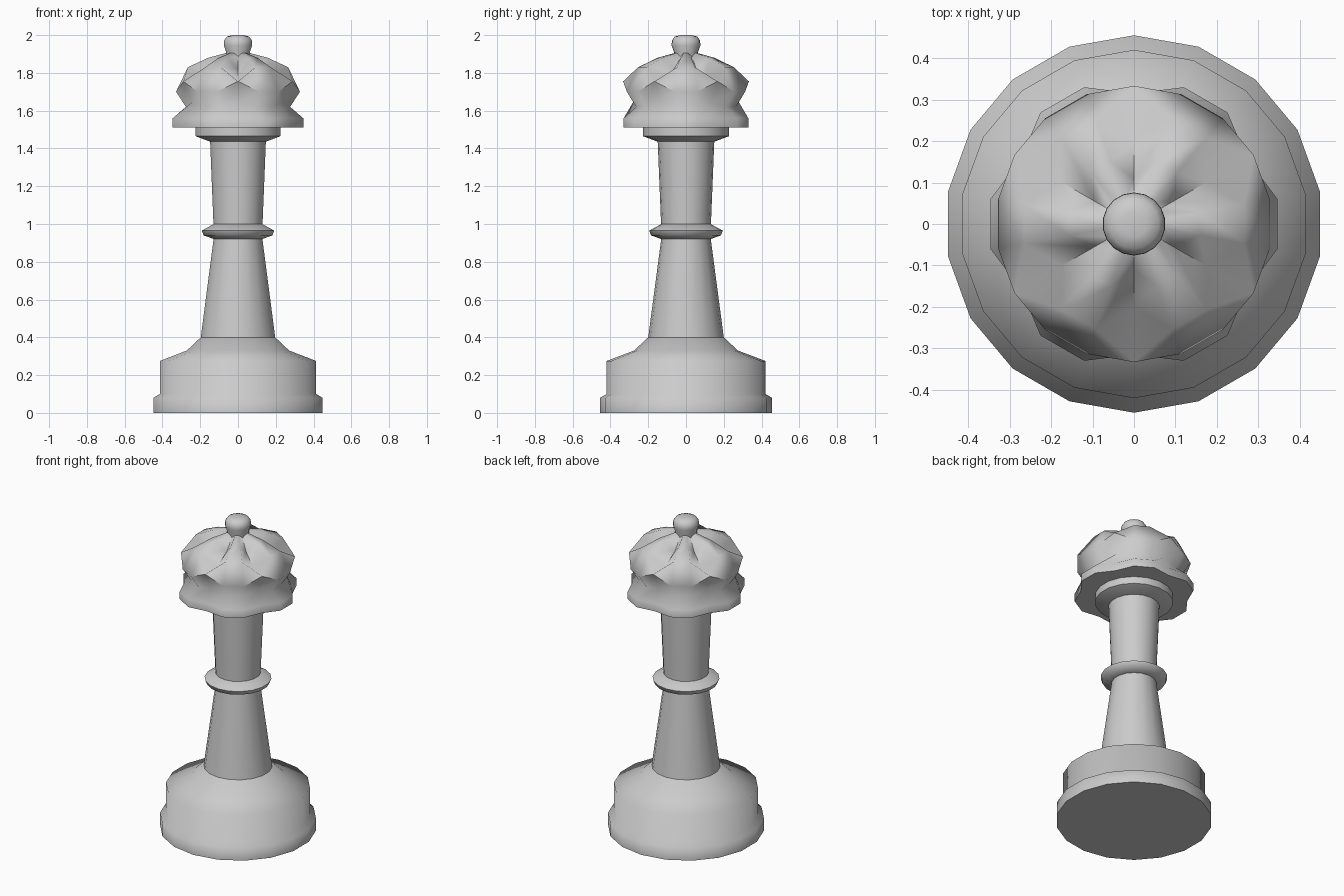
import bpy, bmesh
from math import cos, sin, radians

SIDES = 18

cube = bpy.data.objects.get("Cube")
if cube:
    bpy.data.objects.remove(cube, do_unlink=True)

grey = bpy.data.materials.new("plain_grey")
grey.use_nodes = True
COLOUR = (0.6, 0.6, 0.6, 1)
grey.diffuse_color = COLOUR
grey.node_tree.nodes["Principled BSDF"].inputs["Base Color"].default_value = COLOUR


def turned(name, profile, folds=None, angle=45):
    """Spin a profile of (radius, height); every third column may use the folds profile."""
    bm = bmesh.new()
    rings = []
    for level, point in enumerate(profile):
        ring = []
        for i in range(SIDES):
            r, z = folds[level] if folds and i % 3 == 0 else point
            a = radians(90) + radians(360) * i / SIDES
            ring.append(bm.verts.new((r * cos(a), r * sin(a), z)))
        rings.append(ring)
    for low, high in zip(rings, rings[1:]):
        for i in range(SIDES):
            j = (i + 1) % SIDES
            bm.faces.new((low[i], low[j], high[j], high[i]))
    bm.faces.new(rings[0][::-1])
    bm.faces.new(rings[-1])
    mesh = bpy.data.meshes.new(name)
    bm.to_mesh(mesh)
    bm.free()
    mesh.materials.append(grey)
    obj = bpy.data.objects.new(name, mesh)
    bpy.context.collection.objects.link(obj)
    bpy.ops.object.select_all(action="DESELECT")
    obj.select_set(True)
    bpy.context.view_layer.objects.active = obj
    bpy.ops.object.shade_smooth_by_angle(angle=radians(angle))
    return obj


# Foot, drum and shoulder
turned("pedestal", [(0.455, 0), (0.455, 0.08), (0.42, 0.1), (0.42, 0.275),
                    (0.275, 0.33), (0.2, 0.4)], angle=75)

# Tapered stem
turned("lower_stem", [(0.2, 0.4), (0.13, 0.93)])
turned("upper_stem", [(0.132, 1.0), (0.15, 1.44)])

# Ring around the middle of the stem
turned("stem_ring", [(0.13, 0.92), (0.185, 0.94), (0.195, 0.965), (0.13, 1.0)], angle=75)

# Collar under the crown
turned("collar", [(0.148, 1.435), (0.228, 1.465), (0.228, 1.51)])

# Fluted crown: rim, waist, bulge and folded top
turned("crown",
       [(0.351, 1.51), (0.351, 1.56), (0.28, 1.62), (0.333, 1.7),
        (0.27, 1.83), (0.16, 1.88), (0.065, 1.905)],
       folds=[(0.315, 1.51), (0.315, 1.56), (0.28, 1.645), (0.333, 1.755),
              (0.2, 1.765), (0.11, 1.82), (0.06, 1.89)], angle=75)

# Small ball on top
turned("finial", [(0.062, 1.87), (0.064, 1.91), (0.076, 1.945), (0.075, 1.97),
                  (0.06, 1.992), (0.03, 2.0)], angle=75)
